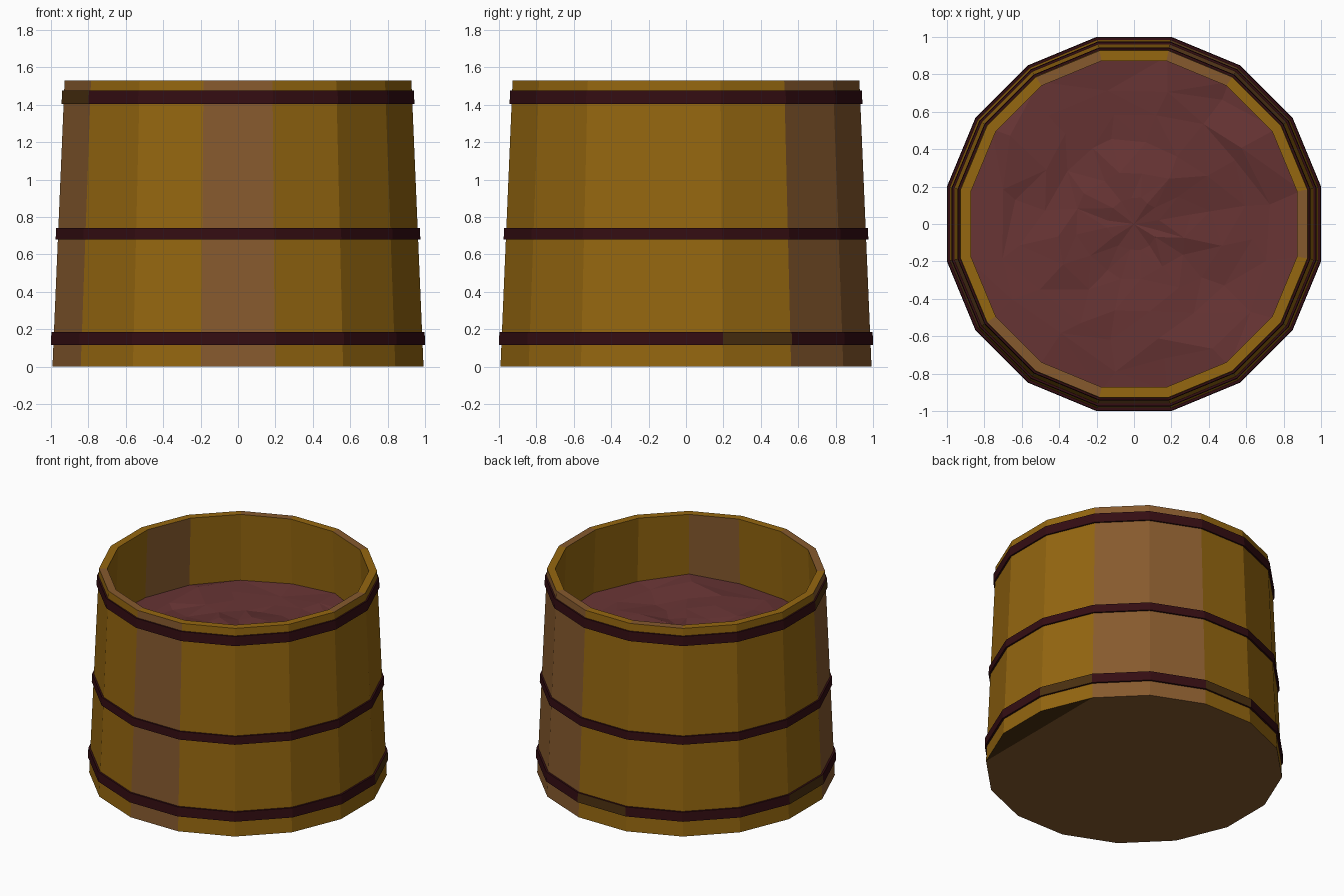
import bpy, bmesh, math, random
from mathutils import noise, Vector

cube = bpy.data.objects.get("Cube")
if cube:
    bpy.data.objects.remove(cube, do_unlink=True)
random.seed(4)

SIDES = 16
STEP = math.tau / SIDES
HEIGHT = 1.53


def material(name, rgb):
    m = bpy.data.materials.new(name)
    m.use_nodes = True
    m.diffuse_color = (*rgb, 1)
    shader = m.node_tree.nodes["Principled BSDF"]
    shader.inputs["Base Color"].default_value = (*rgb, 1)
    shader.inputs["Roughness"].default_value = 0.9
    return m


GOLD, BROWN, DARK, HOOP = range(4)
WOODS = [material("golden wood", (0.30, 0.135, 0.005)),
         material("brown wood", (0.24, 0.102, 0.027)),
         material("dark wood", (0.07, 0.03, 0.005)),
         material("dark red hoop", (0.034, 0.004, 0.006))]
FILLING = [material("maroon filling", (0.135, 0.034, 0.034))]


def outer(z):
    """Distance from the axis to the flat of a stave at a height."""
    return 0.992 - 0.065 * z / HEIGHT


def ring(bm, apothem, z):
    r = apothem / math.cos(STEP / 2)
    angles = [(k - 0.5) * STEP for k in range(SIDES)]
    return [bm.verts.new((r * math.cos(a), r * math.sin(a), z)) for a in angles]


def bridge(bm, low, high, default, odd=(), odd_colour=BROWN):
    """Join two rings; side k faces k * 22.5 degrees from +x."""
    for k in range(SIDES):
        n = (k + 1) % SIDES
        f = bm.faces.new((low[k], low[n], high[n], high[k]))
        f.material_index = odd_colour if k in odd else default


def finish(bm, name, mats):
    mesh = bpy.data.meshes.new(name)
    bm.to_mesh(mesh)
    bm.free()
    for m in mats:
        mesh.materials.append(m)
    obj = bpy.data.objects.new(name, mesh)
    bpy.context.collection.objects.link(obj)
    return obj


# Tub: tapered staves, rim, inner wall, floor and underside
WALL = 0.055
bm = bmesh.new()
foot = ring(bm, outer(0), 0)
lip = ring(bm, outer(HEIGHT), HEIGHT)
inner_lip = ring(bm, outer(HEIGHT) - WALL, HEIGHT)
inner_foot = ring(bm, outer(0.06) - WALL, 0.06)
bridge(bm, foot, lip, GOLD, odd=(2, 3, 9, 12))
bridge(bm, lip, inner_lip, GOLD, odd=(0, 3, 5, 10, 11))
bridge(bm, inner_lip, inner_foot, GOLD, odd=(7, 13))
bm.faces.new(inner_foot).material_index = BROWN
# underside has one darker plank along the edge
plank = [foot[k] for k in (-1, 0, 1, 2)]
bm.faces.new(plank[::-1]).material_index = DARK
bm.faces.new((foot[2:] )[::-1]).material_index = BROWN
finish(bm, "tub_staves", WOODS)

# Hoops: name, bottom, top, outward offset, worn sides
hoops = [("lower_hoop", 0.115, 0.185, 0.0135, (1, 4, 8)),
         ("middle_hoop", 0.68, 0.74, 0.012, ()),
         ("upper_hoop", 1.405, 1.475, 0.011, (9,))]
for name, low, high, gap, worn in hoops:
    bm = bmesh.new()
    a = ring(bm, outer(low) - 0.01, low)
    b = ring(bm, outer(low) + gap, low)
    c = ring(bm, outer(high) + gap, high)
    d = ring(bm, outer(high) - 0.01, high)
    bridge(bm, a, b, HOOP)
    bridge(bm, b, c, HOOP, odd=worn, odd_colour=DARK)
    bridge(bm, c, d, HOOP)
    finish(bm, name, WOODS)

# Filling: lumpy faceted surface inside the tub
LEVEL = 1.04
bm = bmesh.new()
rings = [ring(bm, outer(LEVEL) - WALL + 0.004, LEVEL)]
for radius in (0.74, 0.59, 0.44, 0.29, 0.14):
    loop = ring(bm, radius, LEVEL)
    for v in loop:
        v.co.x += random.uniform(-0.05, 0.05) * radius / 0.6
        v.co.y += random.uniform(-0.05, 0.05) * radius / 0.6
    rings.append(loop)
for low, high in zip(rings, rings[1:]):
    bridge(bm, low, high, 0)
centre = bm.verts.new((0, 0, LEVEL))
for k in range(SIDES):
    bm.faces.new((rings[-1][k], rings[-1][(k + 1) % SIDES], centre))
for v in bm.verts:
    p = Vector((v.co.x * 2.2, v.co.y * 2.2, 3.3))
    v.co.z += 0.06 * noise.noise(p) + random.uniform(-0.012, 0.012)
bmesh.ops.triangulate(bm, faces=bm.faces[:])
finish(bm, "filling", FILLING)
